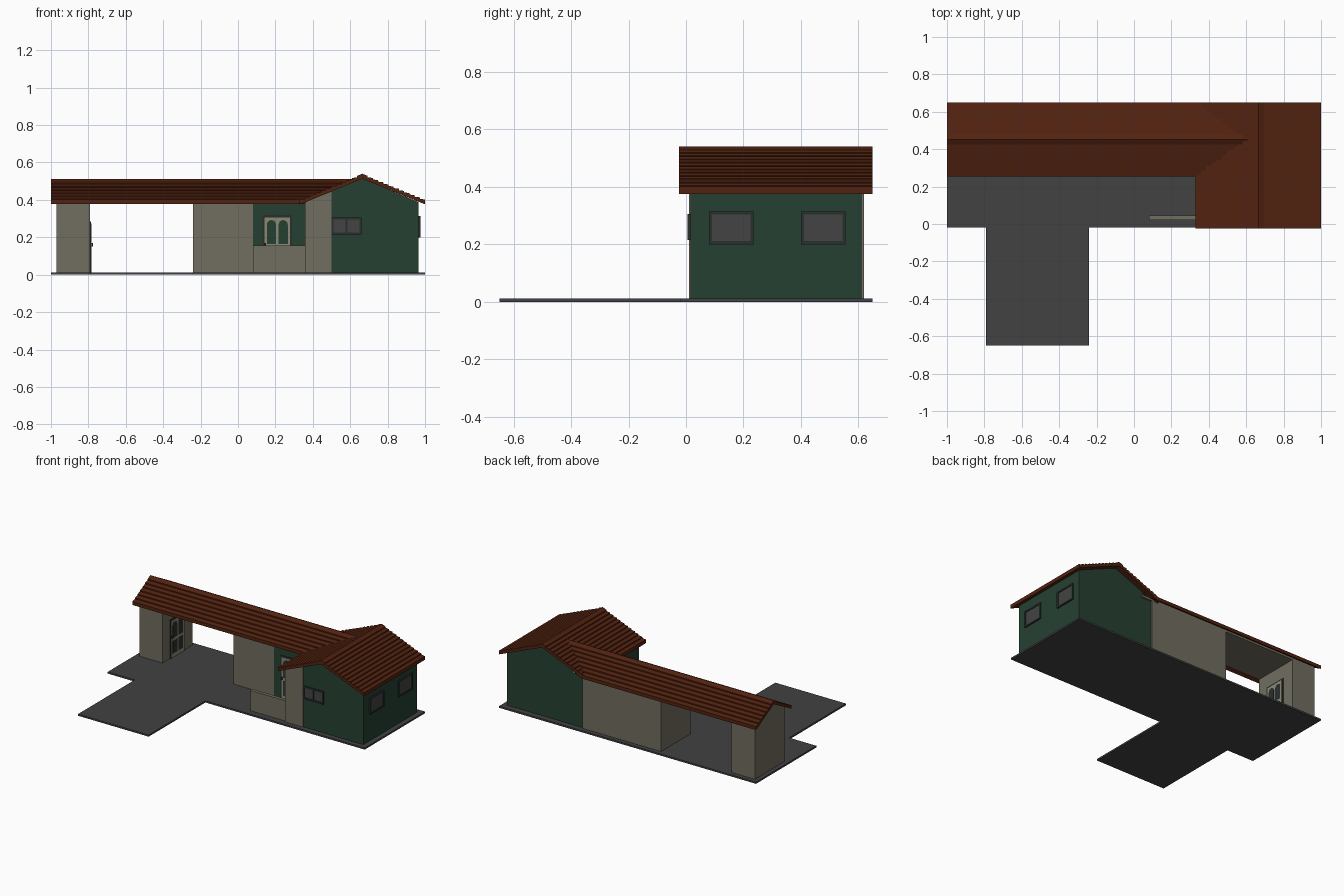
import bpy, bmesh, math

if "Cube" in bpy.data.objects:
    bpy.data.objects.remove(bpy.data.objects["Cube"], do_unlink=True)


def material(name, rgb):
    m = bpy.data.materials.new(name)
    m.use_nodes = True
    m.diffuse_color = (*rgb, 1)
    b = m.node_tree.nodes["Principled BSDF"]
    b.inputs["Base Color"].default_value = (*rgb, 1)
    b.inputs["Roughness"].default_value = 0.9
    return m


GREEN = material("dark green wall", (0.019, 0.051, 0.032))
BEIGE = material("beige wall", (0.165, 0.153, 0.115))
ROOF = material("brown roof", (0.083, 0.016, 0.005))
SLAB = material("grey paving", (0.054, 0.054, 0.054))
GLASS = material("grey glass", (0.056, 0.056, 0.057))
FRAME = material("dark frame", (0.022, 0.030, 0.026))
DOOR = material("light beige door", (0.26, 0.25, 0.175))


def prism(name, pts, axis, a, b, mat):
    """Extrude a 2D outline along an axis; b may be a function of height."""
    def place(p, t):
        t = t(p[1]) if callable(t) else t
        return {"x": (t, p[0], p[1]), "y": (p[0], t, p[1]), "z": (p[0], p[1], t)}[axis]
    bm = bmesh.new()
    lo = [bm.verts.new(place(p, a)) for p in pts]
    hi = [bm.verts.new(place(p, b)) for p in pts]
    bm.faces.new(lo)
    bm.faces.new(hi)
    n = len(pts)
    for i in range(n):
        j = (i + 1) % n
        bm.faces.new((lo[i], lo[j], hi[j], hi[i]))
    bmesh.ops.recalc_face_normals(bm, faces=bm.faces)
    me = bpy.data.meshes.new(name)
    bm.to_mesh(me)
    bm.free()
    me.materials.append(mat)
    ob = bpy.data.objects.new(name, me)
    bpy.context.collection.objects.link(ob)
    return ob


def rect(u0, u1, v0, v1):
    return [(u0, v0), (u1, v0), (u1, v1), (u0, v1)]


def arch(u0, u1, v0, v1, n=8):
    r = (u1 - u0) / 2
    top = [((u0 + u1) / 2 + r * math.cos(math.pi * i / n),
            v1 - r + r * math.sin(math.pi * i / n)) for i in range(n + 1)]
    return [(u0, v0), (u1, v0)] + top


def roof_profile(centre, half, eave_low, eave_top, ridge, count, riser=0.008):
    """Gable section with stepped, overlapping boards on both slopes."""
    w, rise = half / count, (ridge - eave_top) / count
    side = []
    for i in range(count):
        side.append((half - i * w, eave_top - riser + i * rise + riser))
        side.append((half - (i + 1) * w, eave_top - riser + (i + 1) * rise))
    side[-1] = (0, ridge)
    drop = ridge - 0.027
    right = [(centre + u, z) for u, z in side]
    left = [(centre - u, z) for u, z in reversed(side[:-1])]
    return right + left + [(centre - half, eave_low), (centre, drop), (centre + half, eave_low)]


# Paving with driveway
prism("paving", [(-1, -0.02), (-0.79, -0.02), (-0.79, -0.65), (-0.24, -0.65),
                 (-0.24, -0.02), (1, -0.02), (1, 0.65), (-1, 0.65)], "z", 0, 0.012, SLAB)

# Gabled main house and its beige front panel
prism("main_house", [(0.36, 0.005), (0.965, 0.005), (0.965, 0.388), (0.6625, 0.516),
                     (0.36, 0.388)], "y", 0.015, 0.61, GREEN)
prism("front_panel", [(0.358, 0.005), (0.5, 0.005), (0.5, 0.444), (0.358, 0.386)],
      "y", 0.011, 0.017, BEIGE)

# Side wing: storage block, middle block, loft with the carport ceiling
prism("storage_block", rect(0.29, 0.62, 0.005, 0.385), "x", -0.97, -0.79, BEIGE)
prism("middle_block", rect(0.29, 0.62, 0.005, 0.385), "x", -0.24, 0.37, BEIGE)
prism("loft", [(0.29, 0.38), (0.62, 0.38), (0.62, 0.396), (0.453, 0.484), (0.29, 0.396)],
      "x", -0.97, 0.45, BEIGE)
prism("porch_back_wall", rect(0.08, 0.36, 0.005, 0.392), "y", 0.286, 0.292, GREEN)
prism("porch_low_wall", rect(0.08, 0.36, 0.005, 0.155), "y", 0.022, 0.046, BEIGE)

# Roofs; the wing roof is mitred into the main slope
prism("main_roof", roof_profile(0.665, 0.335, 0.376, 0.402, 0.54, 12), "y", -0.025, 0.65, ROOF)
prism("wing_roof", roof_profile(0.4525, 0.1975, 0.378, 0.402, 0.512, 7), "x", -1,
      lambda z: 0.36 + (z - 0.38) / 0.45, ROOF)


def window(name, axis, plane, sign, u0, u1, z0, z1, panes=1):
    """Raised frame bars around recessed glass."""
    t = 0.011
    d = plane + sign * 0.01
    prism(name + "_glass", rect(u0 + 0.004, u1 - 0.004, z0 + 0.004, z1 - 0.004),
          axis, plane - sign * 0.002, plane + sign * 0.006, GLASS)
    for i, z in enumerate((z0, z1 - t)):
        prism(f"{name}_rail_{i}", rect(u0, u1, z, z + t), axis, plane, d, FRAME)
    for i in range(panes + 1):
        u = u0 + (u1 - u0 - t) * i / panes
        prism(f"{name}_post_{i}", rect(u, u + t, z0 + t, z1 - t), axis, plane, d, FRAME)


window("side_window_front", "x", 0.965, 1, 0.08, 0.235, 0.2, 0.315)
window("side_window_back", "x", 0.965, 1, 0.4, 0.555, 0.2, 0.315)
window("front_window", "y", 0.015, -1, 0.5, 0.66, 0.215, 0.305, 2)


def door(name, axis, plane, sign, u0, u1, top, edge, panel):
    """Framed leaf with two arched upper panels and two lower ones."""
    def layer(part, pts, depth, mat):
        prism(f"{name}_{part}", pts, axis, plane, plane + sign * depth, mat)
    layer("frame", rect(u0, u1, 0.012, top), 0.004, edge)
    layer("leaf", rect(u0 + 0.011, u1 - 0.011, 0.012, top - 0.011), 0.006, DOOR)
    mid = (u0 + u1) / 2
    for side, a, b in (("a", u0 + 0.024, mid - 0.007), ("b", mid + 0.007, u1 - 0.024)):
        layer("upper_panel_" + side, arch(a, b, top * 0.52, top - 0.026), 0.007, panel)
        layer("lower_panel_" + side, rect(a, b, 0.04, top * 0.45), 0.007, panel)
    layer("handle", rect(u0 + 0.013, u0 + 0.021, 0.15, 0.17), 0.015, FRAME)


door("porch_door", "y", 0.286, -1, 0.13, 0.29, 0.318, FRAME, GREEN)
door("carport_door", "x", -0.79, 1, 0.37, 0.53, 0.285, FRAME, FRAME)
